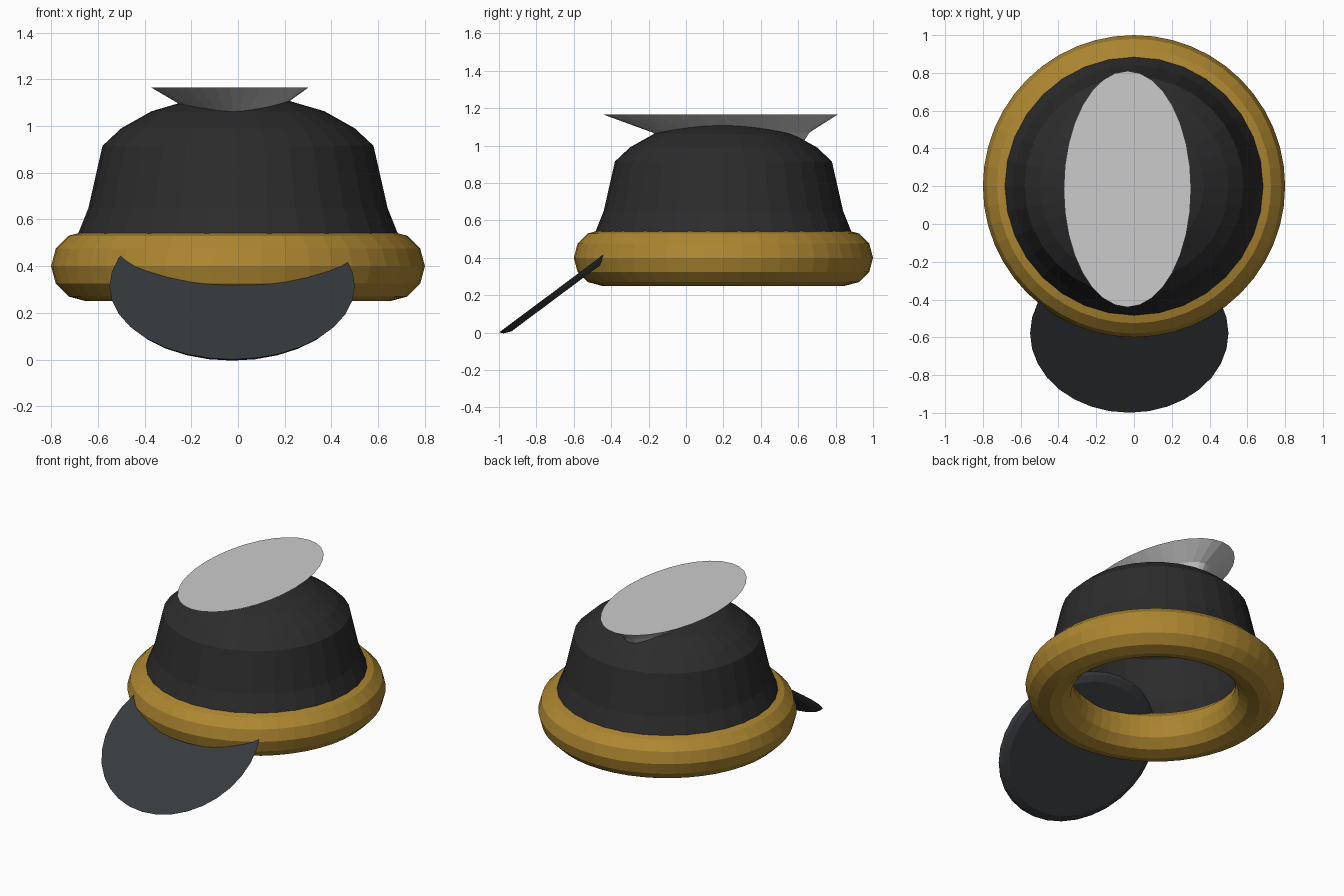
import bpy, bmesh
from math import sin, cos, pi, radians
from mathutils import Matrix

if "Cube" in bpy.data.objects:
    bpy.data.objects.remove(bpy.data.objects["Cube"])


def material(name, rgb):
    m = bpy.data.materials.new(name)
    m.diffuse_color = (*rgb, 1)
    m.use_nodes = True
    m.node_tree.nodes["Principled BSDF"].inputs["Base Color"].default_value = m.diffuse_color
    return m


def ellipse(n, cx, cy, rx, ry, z):
    return [(cx + rx * cos(2 * pi * i / n), cy + ry * sin(2 * pi * i / n), z) for i in range(n)]


def loft(name, rings, caps, mat=None, matrix=None, closed=False):
    """Skin a stack of rings; caps = (first, last)."""
    bm = bmesh.new()
    loops = [[bm.verts.new(p) for p in r] for r in rings]
    n = len(loops[0])
    pairs = list(zip(loops, loops[1:]))
    if closed:
        pairs.append((loops[-1], loops[0]))
    for a, b in pairs:
        for i in range(n):
            j = (i + 1) % n
            bm.faces.new((a[i], a[j], b[j], b[i]))
    if caps[0]:
        bm.faces.new(loops[0][::-1])
    if caps[1]:
        bm.faces.new(loops[-1])
    if matrix:
        bm.transform(matrix)
    me = bpy.data.meshes.new(name)
    bm.to_mesh(me)
    bm.free()
    ob = bpy.data.objects.new(name, me)
    bpy.context.collection.objects.link(ob)
    if mat:
        me.materials.append(mat)
    return ob


gold = material("gold", (0.42, 0.24, 0.03))
black = material("black", (0.025, 0.025, 0.025))
charcoal = material("charcoal", (0.038, 0.042, 0.047))
CY = 0.2

# Rounded band: a ring with a 12-sided section
section = [(0.65 + 0.15 * cos(2 * pi * k / 12), 0.4 + 0.15 * sin(2 * pi * k / 12)) for k in range(12)]
loft("band", [ellipse(48, 0, CY, r, r, z) for r, z in section], (False, False), gold, closed=True)

# Open-bottomed domed crown
profile = [(0.70, 0.50), (0.68, 0.55), (0.64, 0.65), (0.58, 0.915), (0.50, 0.99),
           (0.37, 1.063), (0.20, 1.113), (0.08, 1.122)]
loft("crown", [ellipse(32, 0, CY, r, r, z) for r, z in profile], (False, True), black)

# Tilted visor disc with a bevelled underside, running inside the band
tilt = Matrix.Translation((-0.025, -0.578, 0.315)) @ Matrix.Rotation(radians(36.7), 4, 'X')
loft("visor", [ellipse(32, 0, 0, 0.47, 0.47, -0.035), ellipse(32, 0, 0, 0.51, 0.51, -0.018),
               ellipse(32, 0, 0, 0.525, 0.525, 0)], (True, True), charcoal, tilt)

# Flat oval top plate on a skewed tapering base
loft("top_plate", [ellipse(32, -0.015, 0.27, 0.11, 0.34, 0.99),
                   ellipse(32, -0.02, 0.24, 0.19, 0.42, 1.07),
                   ellipse(32, -0.035, 0.185, 0.337, 0.625, 1.165)], (True, True))
